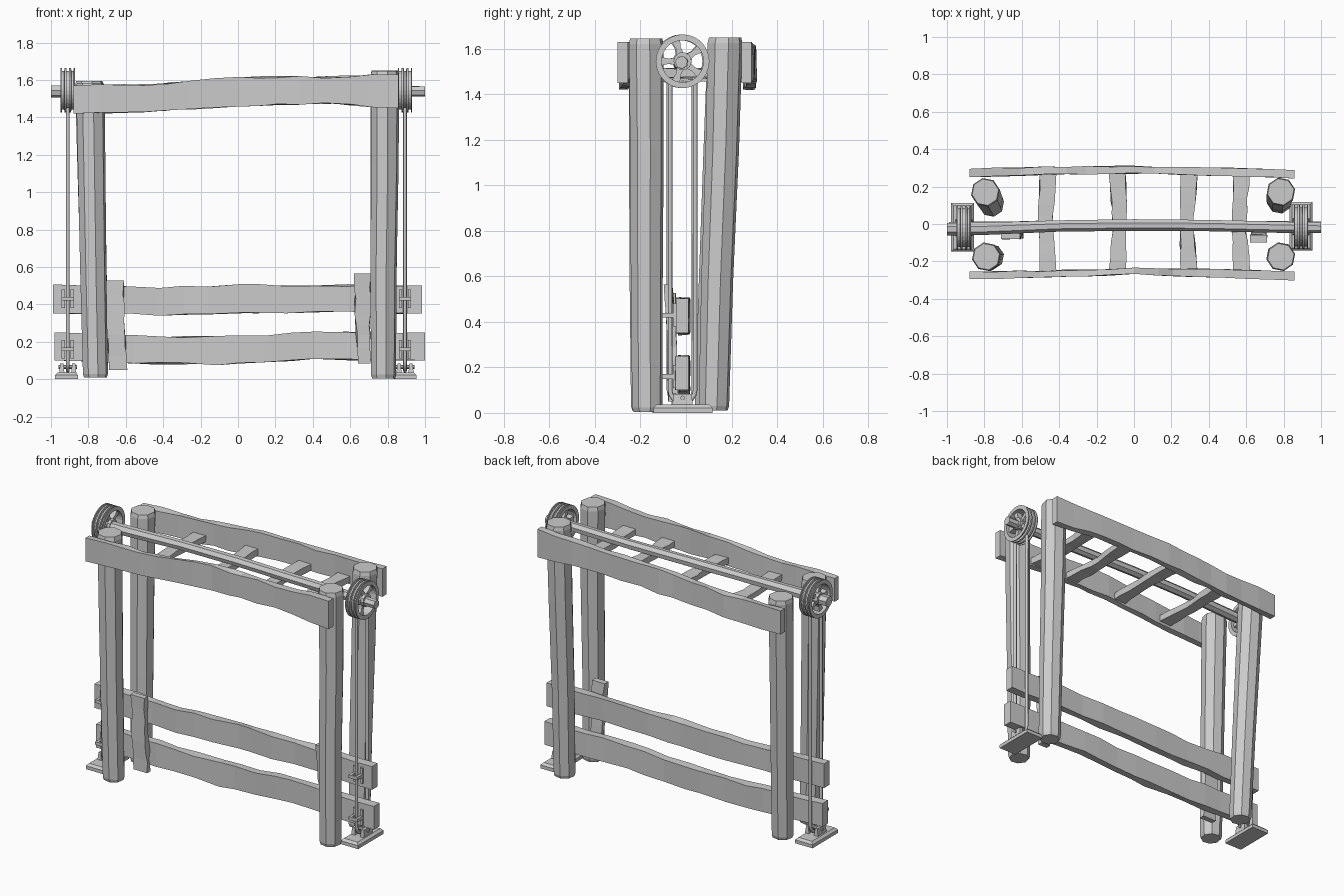
import bpy, bmesh, math, random
from mathutils import Vector, Matrix

if "Cube" in bpy.data.objects:
    bpy.data.objects.remove(bpy.data.objects["Cube"])

random.seed(4)


def finish(name, bm):
    bmesh.ops.recalc_face_normals(bm, faces=bm.faces)
    me = bpy.data.meshes.new(name)
    bm.to_mesh(me)
    bm.free()
    ob = bpy.data.objects.new(name, me)
    bpy.context.collection.objects.link(ob)
    return ob


def loft(bm, rings, closed=False):
    """Skin a list of rings; cap the ends unless the path is closed."""
    vs = [[bm.verts.new(p) for p in r] for r in rings]
    n = len(vs[0])
    pairs = list(zip(vs, vs[1:])) + ([(vs[-1], vs[0])] if closed else [])
    for a, b in pairs:
        for i in range(n):
            bm.faces.new((a[i], a[(i + 1) % n], b[(i + 1) % n], b[i]))
    if not closed:
        bm.faces.new(vs[0])
        bm.faces.new(vs[-1])


def box(bm, x0, x1, y0, y1, z0, z1, inset=0.0):
    def ring(z, d):
        return [(x0 + d, y0 + d, z), (x1 - d, y0 + d, z), (x1 - d, y1 - d, z), (x0 + d, y1 - d, z)]
    loft(bm, [ring(z0, 0), ring(z1, inset)])


def interp(stations, t):
    for a, b in zip(stations, stations[1:]):
        if t <= b[0] + 1e-6:
            k = (t - a[0]) / (b[0] - a[0])
            return [p + (q - p) * k for p, q in zip(a, b)]
    return list(stations[-1])


def plank(name, stations, axis, steps, jit=0.006):
    """Rough-hewn plank; each station is (along, u0, u1, v0, v1)."""
    bm = bmesh.new()
    rings = []
    t0, t1 = stations[0][0], stations[-1][0]
    for i in range(steps + 1):
        end = i in (0, steps)
        t = t0 + (t1 - t0) * i / steps
        if not end:
            t += random.uniform(-0.25, 0.25) * (t1 - t0) / steps
        _, u0, u1, v0, v1 = interp(stations, t)
        ring = []
        for u, v in ((u0, v0), (u1, v0), (u1, v1), (u0, v1)):
            j = 0 if end else jit
            u += random.uniform(-j, j) * 0.6
            v += random.uniform(-j, j)
            ring.append({'x': (t, u, v), 'y': (v, t, u), 'z': (v, u, t)}[axis])
        rings.append(ring)
    loft(bm, rings)
    return finish(name, bm)


def circle(c, r, n, phase=0.0):
    return [(c[0] + r * math.cos(phase + i * math.tau / n),
             c[1] + r * math.sin(phase + i * math.tau / n), c[2]) for i in range(n)]


# Four leaning eight-sided posts
for name, bot, top in (
        ("front_left_post", (-0.762, -0.175, 0.01), (-0.79, -0.175, 1.585)),
        ("front_right_post", (0.778, -0.170, 0.005), (0.785, -0.175, 1.645)),
        ("back_left_post", (-0.762, 0.105, 0.02), (-0.795, 0.17, 1.595)),
        ("back_right_post", (0.778, 0.122, 0.01), (0.785, 0.172, 1.65))):
    bm = bmesh.new()
    b, t = Vector(bot), Vector(top)
    rings = []
    for k in (0, 0.012, 0.35, 0.7, 0.985, 1):
        r = 0.068 + 0.01 * k - (0.006 if k in (0, 1) else 0)
        c = b.lerp(t, k)
        if 0.1 < k < 0.9:
            c += Vector((random.uniform(-1, 1), random.uniform(-1, 1), 0)) * 0.003
        rings.append(circle(c, r, 8, 0.2))
    loft(bm, rings)
    finish(name, bm)

# Top side beams
plank("front_top_beam", [(-0.88, -0.295, -0.255, 1.42, 1.57), (-0.45, -0.285, -0.25, 1.435, 1.575),
                         (0.0, -0.27, -0.235, 1.463, 1.615), (0.45, -0.285, -0.24, 1.475, 1.615),
                         (0.857, -0.302, -0.255, 1.45, 1.63)], 'x', 14)
plank("back_top_beam", [(-0.88, 0.25, 0.295, 1.42, 1.57), (-0.45, 0.265, 0.305, 1.435, 1.575),
                        (0.0, 0.27, 0.31, 1.463, 1.615), (0.45, 0.26, 0.30, 1.475, 1.615),
                        (0.857, 0.243, 0.288, 1.45, 1.63)], 'x', 14)

# Cross rungs under the shaft
for i, (x, zz) in enumerate(((-0.46, 1.455), (-0.09, 1.468), (0.295, 1.475), (0.575, 1.475))):
    d = 0.014 * (-1 if i == 1 else 1)
    plank("cross_rung_%d" % (i + 1),
          [(-0.255, zz, zz + 0.04, x - 0.045, x + 0.045), (0.0, zz, zz + 0.038, x - 0.035 - d, x + 0.035 - d),
           (0.27, zz, zz + 0.04, x - 0.045, x + 0.045)], 'y', 7, 0.005)

# Long wooden shaft
bm = bmesh.new()
rings = []
for x, y, z, r in ((-1.0, -0.027, 1.54, 0.034), (-0.8, -0.025, 1.54, 0.034), (-0.4, -0.01, 1.545, 0.031),
                   (0.0, -0.005, 1.545, 0.032), (0.4, -0.008, 1.54, 0.031), (0.8, -0.017, 1.54, 0.031),
                   (1.0, -0.02, 1.54, 0.028)):
    rings.append([(x, y + p[0], z + p[1]) for p in circle((0, 0, 0), r, 7, 0.3)])
loft(bm, rings)
finish("shaft", bm)

# Lower boards
plank("upper_low_board", [(-0.99, -0.045, 0.01, 0.352, 0.507), (-0.4, -0.035, 0.015, 0.345, 0.49),
                          (0.0, -0.03, 0.02, 0.35, 0.505), (0.5, -0.035, 0.015, 0.36, 0.502),
                          (0.985, -0.045, 0.012, 0.352, 0.502)], 'x', 14)
plank("lower_low_board", [(-0.98, -0.045, 0.01, 0.10, 0.25), (-0.5, -0.035, 0.015, 0.085, 0.23),
                          (-0.1, -0.03, 0.02, 0.08, 0.225), (0.4, -0.035, 0.015, 0.105, 0.25),
                          (1.0, -0.047, 0.012, 0.10, 0.25)], 'x', 14)

# Upright battens in front of the boards
plank("left_batten", [(0.05, -0.078, -0.042, -0.69, -0.592), (0.28, -0.078, -0.042, -0.70, -0.61),
                      (0.527, -0.08, -0.045, -0.71, -0.61)], 'z', 7)
plank("right_batten", [(0.085, -0.07, -0.035, 0.642, 0.708), (0.3, -0.078, -0.043, 0.63, 0.703),
                       (0.565, -0.098, -0.06, 0.62, 0.712)], 'z', 7)

# Pulley assemblies at both ends
HUB_Z = 1.545
for side, cx, cy in (("left", -0.91, -0.02), ("right", 0.893, -0.015)):
    # Grooved rim: turned profile of (x offset, radius)
    prof = [(-0.038, 0.092), (-0.038, 0.118)]
    for g in (-0.025, 0.0, 0.025):
        prof += [(g - 0.007, 0.118), (g - 0.006, 0.104), (g + 0.006, 0.104), (g + 0.007, 0.118)]
    prof += [(0.038, 0.118), (0.038, 0.092)]
    bm = bmesh.new()
    n = 28
    loft(bm, [[(cx + dx, cy + r * math.cos(a), HUB_Z + r * math.sin(a)) for dx, r in prof]
              for a in (i * math.tau / n for i in range(n))], closed=True)
    finish(side + "_wheel_rim", bm)

    # Five flared spokes and hub
    bm = bmesh.new()
    for k in range(5):
        rot = Matrix.Rotation(math.radians(90) + k * math.tau / 5, 4, 'X')
        rings = []
        for r, w in ((0.025, 0.017), (0.06, 0.011), (0.096, 0.019)):
            rings.append([Vector((cx, cy, HUB_Z)) + rot @ Vector((dx, s, r))
                          for dx, s in ((-0.018, -w), (0.018, -w), (0.018, w), (-0.018, w))])
        loft(bm, rings)
    loft(bm, [[(cx + dx, cy + p[0], HUB_Z + p[1]) for p in circle((0, 0, 0), 0.04, 10)]
              for dx in (-0.036, 0.036)])
    finish(side + "_wheel_spokes", bm)

    # Rope loop running down to the foot block
    bm = bmesh.new()
    path = [(-0.055, 1.452, 0.0)]
    path += [(-0.055 * math.cos(a), 0.10 - 0.055 * math.sin(a), a)
             for a in (i * math.pi / 8 for i in range(9))]
    path += [(0.055, 1.452, math.pi)]
    rings = []
    for y, z, a in path:
        rings.append([(cx + 0.01 * math.sin(b), cy + y - 0.01 * math.cos(b) * math.cos(a),
                       z - 0.01 * math.cos(b) * math.sin(a)) for b in (j * math.tau / 8 for j in range(8))])
    loft(bm, rings)
    ob = finish(side + "_rope", bm)
    for p in ob.data.polygons:
        p.use_smooth = len(p.vertices) == 4

    # Foot block with two cheeks and an axle
    px = -0.917 if side == "left" else cx
    if side == "right":
        px = 0.893
    bm = bmesh.new()
    box(bm, px - 0.062, px + 0.062, cy - 0.128, cy + 0.132, 0.0, 0.022)
    box(bm, px - 0.062, px + 0.062, cy - 0.128, cy + 0.132, 0.022, 0.036, 0.014)
    for s in (-1, 1):
        c = cx + s * 0.032
        box(bm, c - 0.014, c + 0.014, cy - 0.045, cy + 0.045, 0.03, 0.083, 0.005)
    loft(bm, [[(cx + dx, cy + p[0], 0.066 + p[1]) for p in circle((0, 0, 0), 0.01, 8)]
              for dx in (-0.05, 0.05)])
    finish(side + "_foot_block", bm)

    # Rope guides on the board ends
    for label, gz in (("upper", 0.43), ("lower", 0.16)):
        bm = bmesh.new()
        for s in (-1, 1):
            c = cx + s * 0.024
            box(bm, c - 0.009, c + 0.009, -0.058, -0.04, gz - 0.05, gz + 0.05)
            box(bm, c - 0.009, c + 0.009, -0.10, -0.05, gz - 0.01, gz + 0.01)
        box(bm, cx - 0.033, cx + 0.033, -0.105, -0.093, gz - 0.01, gz + 0.01)
        finish(side + "_" + label + "_rope_guide", bm)
